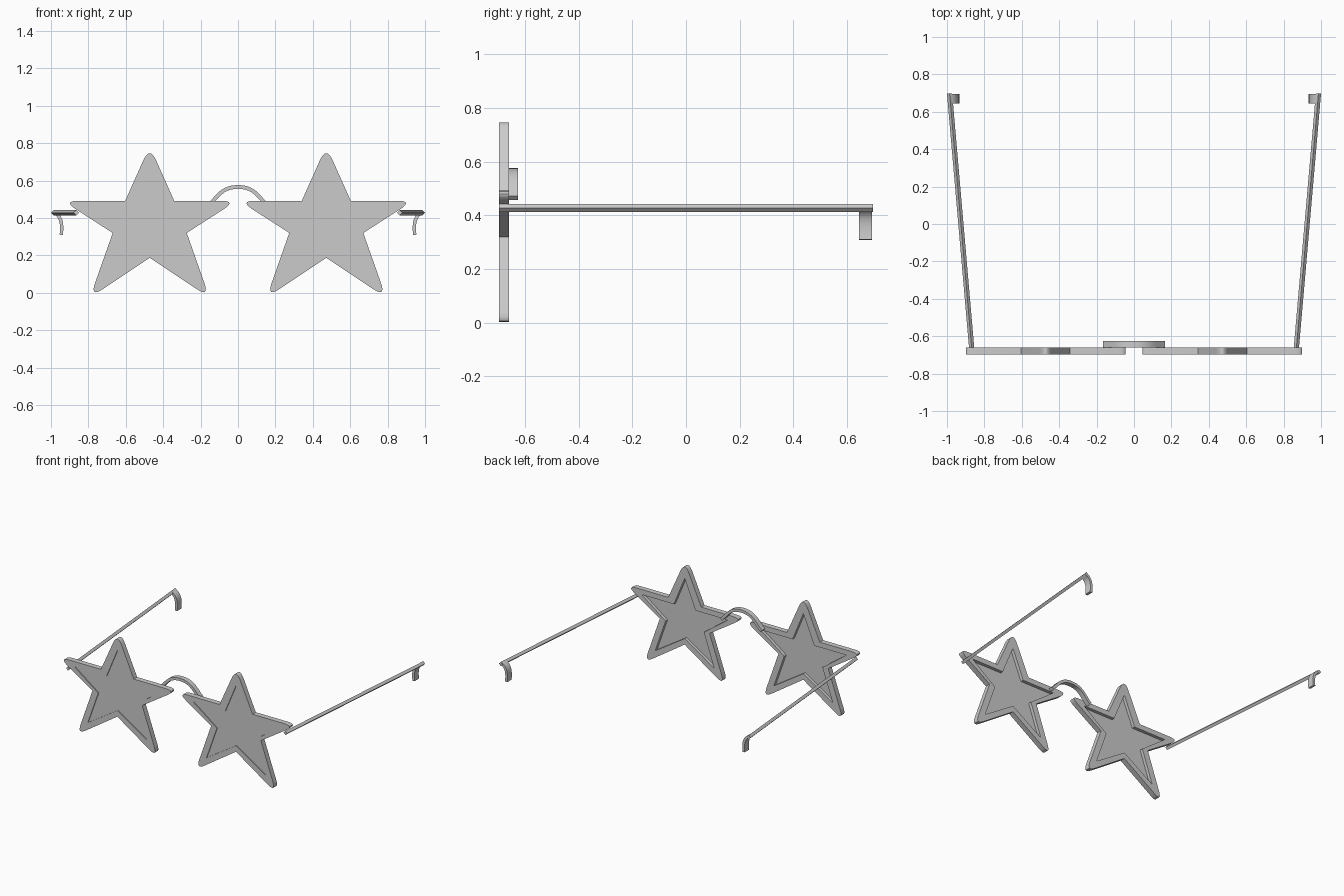
import bpy, bmesh
from mathutils import Vector
from mathutils.geometry import interpolate_bezier

cube = bpy.data.objects.get("Cube")
if cube:
    bpy.data.objects.remove(cube)

grey = bpy.data.materials.new("plain grey")
grey.use_nodes = True
colour = (0.6, 0.6, 0.6, 1)
grey.diffuse_color = colour
grey.node_tree.nodes["Principled BSDF"].inputs["Base Color"].default_value = colour


def add_object(name, mesh):
    mesh.materials.clear()
    mesh.materials.append(grey)
    obj = bpy.data.objects.new(name, mesh)
    bpy.context.collection.objects.link(obj)
    bpy.ops.object.select_all(action='DESELECT')
    bpy.context.view_layer.objects.active = obj
    obj.select_set(True)
    bpy.ops.object.shade_smooth_by_angle(angle=0.6)
    return obj


def plate(name, outlines, y0, y1, x=0.0):
    """Flat plate from x-z outlines (later outlines are holes), from y0 to y1."""
    curve = bpy.data.curves.new(name, 'CURVE')
    curve.dimensions = '2D'
    curve.fill_mode = 'BOTH'
    curve.extrude = (y1 - y0) / 2
    for outline in outlines:
        spline = curve.splines.new('POLY')
        spline.points.add(len(outline) - 1)
        for point, (px, pz) in zip(spline.points, outline):
            point.co = (px, pz, 0, 1)
        spline.use_cyclic_u = True
    helper = bpy.data.objects.new(name + "_helper", curve)
    bpy.context.collection.objects.link(helper)
    bpy.context.view_layer.update()
    graph = bpy.context.evaluated_depsgraph_get()
    mesh = bpy.data.meshes.new_from_object(helper.evaluated_get(graph))
    bpy.data.objects.remove(helper)
    bm = bmesh.new()
    bm.from_mesh(mesh)
    for v in bm.verts:
        v.co = (v.co.x + x, (y0 + y1) / 2 - v.co.z, v.co.y)
    bmesh.ops.remove_doubles(bm, verts=bm.verts, dist=0.0002)
    bmesh.ops.recalc_face_normals(bm, faces=bm.faces)
    bm.to_mesh(mesh)
    bm.free()
    return add_object(name, mesh)


def mirrored(half):
    """Close a half outline that starts and ends on the centre line."""
    return half + [(-x, z) for x, z in reversed(half[1:-1])]


def round_tips(points, cut, steps=8):
    """Round every second corner of a star outline."""
    result = []
    for i, p in enumerate(points):
        p = Vector(p)
        if i % 2:
            result.append(tuple(p))
            continue
        a = p + (Vector(points[i - 1]) - p).normalized() * cut
        b = p + (Vector(points[(i + 1) % len(points)]) - p).normalized() * cut
        for k in range(steps + 1):
            t = k / steps
            result.append(tuple(a * (1 - t) ** 2 + p * 2 * t * (1 - t) + b * t * t))
    return result


def ribbon(path, thickness):
    """Outline of a strip of even thickness along a path."""
    left, right = [], []
    for i, p in enumerate(path):
        d = (path[min(i + 1, len(path) - 1)] - path[max(i - 1, 0)]).normalized()
        side = Vector((-d.y, d.x)) * thickness / 2
        left.append(tuple(p + side))
        right.append(tuple(p - side))
    return left + right[::-1]


def bezier(*points, count=14):
    return [v.to_2d() for v in interpolate_bezier(*[Vector(p) for p in points], count)]


# Star frames and lenses
outer = round_tips(mirrored([(0, 0.785), (0.131, 0.492), (0.465, 0.492),
                             (0.198, 0.32), (0.32, -0.026), (0, 0.187)]), 0.085)
inner = mirrored([(0, 0.663), (0.086, 0.455), (0.342, 0.455),
                  (0.152, 0.316), (0.235, 0.08), (0, 0.23)])
for side, s in (("left", 1), ("right", -1)):
    plate(side + "_frame", [outer, inner], -0.697, -0.659, s * 0.472)
    plate(side + "_lens", [inner], -0.69, -0.682, s * 0.472)

# Arched bridge behind the frames
half = bezier((0, 0.566), (0.09, 0.566), (0.11, 0.51), (0.16, 0.465))
arch = [Vector((-p.x, p.y)) for p in half[:0:-1]] + half
plate("bridge", [ribbon(arch, 0.02)], -0.661, -0.626)

# Temple arms with a diamond section, and curved ear hooks
hook = bezier((0.985, 0.43), (0.94, 0.41), (0.94, 0.36), (0.945, 0.31))
for side, s in (("left", 1), ("right", -1)):
    bm = bmesh.new()
    ends = []
    for x, y in ((0.865, -0.697), (0.986, 0.697)):
        ends.append([bm.verts.new((s * (x + dx), y, 0.428 + dz)) for dx, dz in
                     ((0.014, 0), (0, 0.015), (-0.014, 0), (0, -0.015))])
    for i in range(4):
        j = (i + 1) % 4
        bm.faces.new((ends[0][i], ends[0][j], ends[1][j], ends[1][i]))
    for ring in ends:
        bm.faces.new(ring)
    bmesh.ops.recalc_face_normals(bm, faces=bm.faces)
    mesh = bpy.data.meshes.new(side + "_arm")
    bm.to_mesh(mesh)
    bm.free()
    add_object(side + "_arm", mesh)
    path = [Vector((s * p.x, p.y)) for p in hook]
    plate(side + "_ear_hook", [ribbon(path, 0.018)], 0.645, 0.694)
